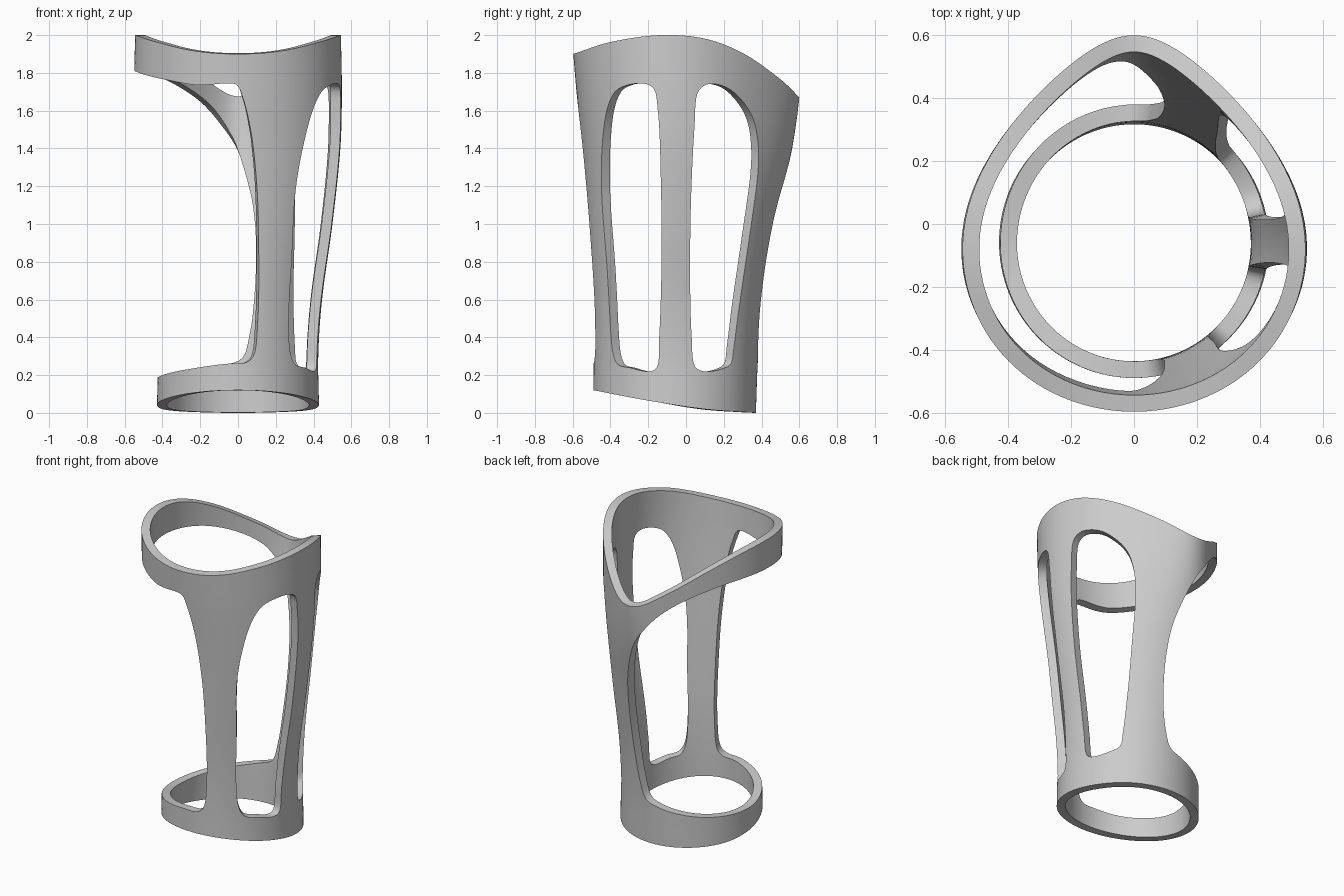
import bpy, bmesh
from math import sin, cos, radians
from mathutils import Vector
from mathutils.geometry import delaunay_2d_cdt

if "Cube" in bpy.data.objects:
    bpy.data.objects.remove(bpy.data.objects["Cube"])


def spline(tab, x):
    """Smooth interpolation of rows (x, v1, v2, ...)."""
    n = len(tab)
    x = min(max(x, tab[0][0]), tab[-1][0])
    i = max(k for k in range(n - 1) if tab[k][0] <= x)

    def slope(k, c):
        a, b = tab[max(k - 1, 0)], tab[min(k + 1, n - 1)]
        return (b[c] - a[c]) / (b[0] - a[0])
    h = tab[i + 1][0] - tab[i][0]
    t = (x - tab[i][0]) / h
    return [(2*t**3 - 3*t*t + 1) * tab[i][c] + (t**3 - 2*t*t + t) * h * slope(i, c)
            + (3*t*t - 2*t**3) * tab[i + 1][c] + (t**3 - t*t) * h * slope(i + 1, c)
            for c in range(1, len(tab[0]))]


# Shell sections by height: half width, front y, back y, teardrop amount
SECTIONS = [(0, .43, -.49, .37, 0), (.3, .425, -.49, .382, 0), (.6, .445, -.498, .41, .03),
            (1.0, .50, -.522, .475, .12), (1.4, .542, -.552, .562, .3),
            (1.7, .55, -.58, .603, .4), (2.0, .545, -.605, .62, .42)]
# Trim heights by y
TOP = [(-.6, 1.9), (-.4, 1.963), (-.13, 2.0), (.1, 1.98), (.3, 1.90), (.5, 1.76), (.6, 1.67)]
BOTTOM = [(-.49, .12), (-.2, .065), (.1, .02), (.37, 0)]


def surface(deg, z):
    """Point on the outer shell; 0 deg = back, 90 = right, 180 = front."""
    a, yf, yb, k = spline(SECTIONS, z)
    yc = -.06 - .01 * z
    s, c = sin(radians(deg)), cos(radians(deg))
    if c > 0:
        return Vector((a * s * (1 - k * c * c), yc + (yb - yc) * c, z))
    return Vector((a * s, yc + (yc - yf) * c, z))


def top_z(deg):
    c = cos(radians(deg))
    return spline(TOP, -.08 + (.68 if c > 0 else .52) * c)[0]


def bottom_z(deg):
    return spline(BOTTOM, -.06 + .43 * cos(radians(deg)))[0]


# Window outlines as (angle, height)
FRONT_WINDOW = [(139, .31), (143, .8), (144, 1.2), (138, 1.5), (131, 1.65), (124, 1.715),
                (108, 1.745), (101, 1.72), (98.5, 1.6), (97.5, 1.2), (98, .8), (100.5, .4),
                (102.5, .24), (108, .22), (124, .24), (134, .255)]
BACK_WINDOW = [(45, .35), (41, .75), (40.5, 1.1), (43, 1.35), (49, 1.55), (57, 1.66),
               (65, 1.725), (73, 1.742), (77.5, 1.71), (79.5, 1.5), (80, .9), (78, .4),
               (75.5, .245), (69, .22), (54, .235), (47, .262)]
SIDE_OPENING = [(4, .29), (9.5, .4), (13.5, .6), (14.5, .9), (11, 1.15), (-1, 1.4), (-16, 1.54),
                (-31, 1.65), (-52, 1.755), (-68, 1.8), (-95, 1.81), (-135, 1.765), (-158, 1.735),
                (-175, 1.745), (-179.5, 1.735), (-182.6, 1.67), (-187, 1.5), (-191, 1.2),
                (-193, .9), (-194, .5), (-191, .3), (-185, .265), (-172, .26), (-135, .225),
                (-90, .187), (-45, .205), (-8, .255)]
SCALE = .008   # degrees to flat-pattern units


def smooth_loop(pts):
    """Closed centripetal curve through points, resampled finely."""
    p = [Vector((a * SCALE, z)) for a, z in pts]
    out, n = [], len(p)
    for i in range(n):
        q = [p[(i + j - 1) % n] for j in range(4)]
        t = [0.0]
        for j in range(3):
            t.append(t[-1] + (q[j + 1] - q[j]).length ** .5)
        steps = max(3, int((q[2] - q[1]).length / .03))
        for s in range(steps):
            u = t[1] + (t[2] - t[1]) * s / steps

            def mix(a, b, ta, tb):
                return a * ((tb - u) / (tb - ta)) + b * ((u - ta) / (tb - ta))
            a1, a2, a3 = [mix(q[j], q[j + 1], t[j], t[j + 1]) for j in range(3)]
            out.append(mix(mix(a1, a2, t[0], t[2]), mix(a2, a3, t[1], t[3]), t[1], t[2]))
    return out


def inside(pt, loop):
    hit = False
    for a, b in zip(loop, loop[1:] + loop[:1]):
        if (a.y > pt.y) != (b.y > pt.y) and pt.x < a.x + (pt.y - a.y) * (b.x - a.x) / (b.y - a.y):
            hit = not hit
    return hit


# Flat pattern: border, window loops and filler grid points
loops = [smooth_loop(w) for w in (FRONT_WINDOW, BACK_WINDOW, SIDE_OPENING)]
START, COLS, ROWS = -205, 120, 40


def grid(i, j):
    d = START + 360 * i / COLS
    lo, hi = bottom_z(d), top_z(d)
    return Vector((d * SCALE, lo + (hi - lo) * j / ROWS))


border = ([grid(i, 0) for i in range(COLS)] + [grid(COLS, j) for j in range(ROWS)]
          + [grid(i, ROWS) for i in range(COLS, 0, -1)] + [grid(0, j) for j in range(ROWS, 0, -1)])
verts, edges = [], []
for loop in [border] + loops:
    base, n = len(verts), len(loop)
    verts += loop
    edges += [(base + i, base + (i + 1) % n) for i in range(n)]
rim = [v for l in loops for v in l]
for i in range(1, COLS):
    for j in range(1, ROWS):
        g = grid(i, j)
        if not any(inside(g, l) for l in loops) and min((g - r).length_squared for r in rim) > .0002:
            verts.append(g)
flat, _, tris, *_ = delaunay_2d_cdt(verts, edges, [], 1, 1e-5)

# Wrap the pattern into the brace shell
bm = bmesh.new()
bv = [bm.verts.new(surface(p.x / SCALE, p.y)) for p in flat]
for t in tris:
    mid = sum((flat[k] for k in t), Vector((0, 0))) / len(t)
    if any(inside(mid, l) for l in loops):
        continue
    f = bm.faces.new([bv[k] for k in t])
    f.normal_update()
    c = f.calc_center_median()
    if f.normal.dot(Vector((c.x, c.y + .07, 0))) < 0:
        f.normal_flip()
bmesh.ops.delete(bm, geom=[v for v in bm.verts if not v.link_faces], context='VERTS')
bmesh.ops.remove_doubles(bm, verts=bm.verts, dist=1e-4)
mesh = bpy.data.meshes.new("brace_shell")
bm.to_mesh(mesh)
bm.free()
shell = bpy.data.objects.new("brace_shell", mesh)
bpy.context.collection.objects.link(shell)

# Wall thickness and shading
wall = shell.modifiers.new("wall", 'SOLIDIFY')
wall.thickness, wall.offset = .053, -1
bpy.context.view_layer.objects.active = shell
shell.select_set(True)
bpy.ops.object.modifier_apply(modifier="wall")
bpy.ops.object.shade_smooth_by_angle(angle=radians(35))
